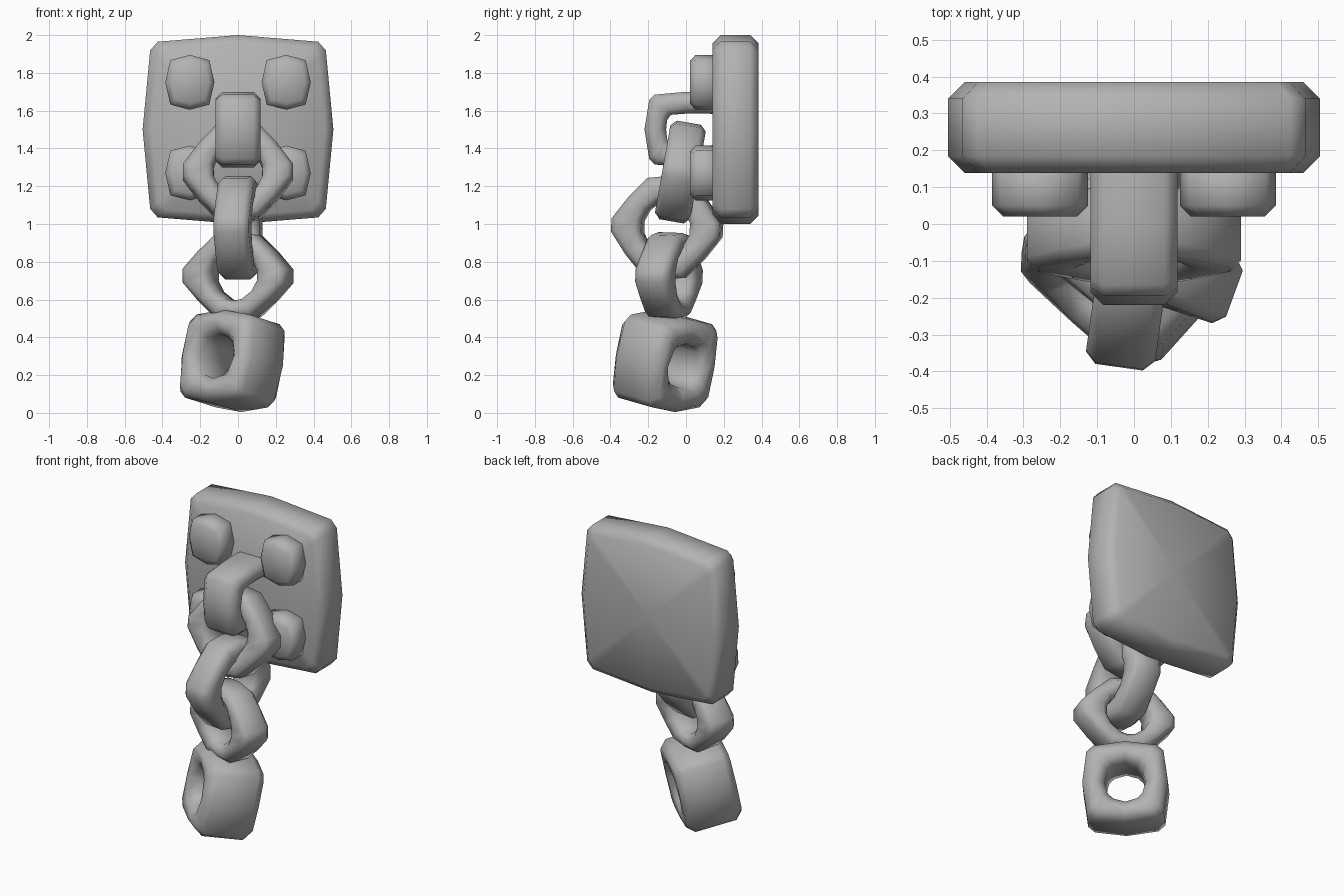
import bpy, bmesh, math
from mathutils import Vector

cube = bpy.data.objects.get("Cube")
if cube:
    bpy.data.objects.remove(cube)

iron = bpy.data.materials.new("iron grey")
iron.use_nodes = True
colour = (0.45, 0.45, 0.45, 1)
iron.diffuse_color = colour
iron.node_tree.nodes["Principled BSDF"].inputs["Base Color"].default_value = colour


def mirrored(quadrant):
    """Mirror one quadrant of (x, z) points into a full outline, by angle."""
    full = {(round(sx * x, 4) + 0.0, round(sz * z, 4) + 0.0)
            for x, z in quadrant for sx in (1, -1) for sz in (1, -1)}
    return sorted(full, key=lambda p: math.atan2(p[1], p[0]))


def finish(name, bm, location, rotation):
    bmesh.ops.recalc_face_normals(bm, faces=bm.faces)
    mesh = bpy.data.meshes.new(name)
    bm.to_mesh(mesh)
    bm.free()
    mesh.materials.append(iron)
    obj = bpy.data.objects.new(name, mesh)
    bpy.context.collection.objects.link(obj)
    obj.location = location
    obj.rotation_euler = [math.radians(a) for a in rotation]
    bpy.ops.object.select_all(action="DESELECT")
    obj.select_set(True)
    bpy.context.view_layer.objects.active = obj
    bpy.ops.object.shade_smooth_by_angle(angle=math.radians(60))
    return obj


def bridge(bm, a, b):
    for i in range(len(a)):
        j = (i + 1) % len(a)
        bm.faces.new((a[i], a[j], b[j], b[i]))


def slab(name, quadrant, half, chamfer, location):
    """Bulged block with chamfered front and back rims and fan caps."""
    bm = bmesh.new()
    outline = mirrored(quadrant)
    inset = 1 - chamfer / max(p[0] for p in outline)
    loops = [[bm.verts.new((x * s, y, z * s)) for x, z in outline]
             for y, s in ((-half, inset), (chamfer - half, 1),
                          (half - chamfer, 1), (half, inset))]
    for a, b in zip(loops, loops[1:]):
        bridge(bm, a, b)
    for loop, y in ((loops[0], -half), (loops[-1], half)):
        hub = bm.verts.new((0, y, 0))
        for i in range(len(loop)):
            bm.faces.new((loop[i], loop[(i + 1) % len(loop)], hub))
    return finish(name, bm, location, (0, 0, 0))


def ring(name, outer, inner, half, chamfer, location, rotation):
    """Faceted link lying in XZ, with a chamfered rectangular section."""
    bm = bmesh.new()
    sections = []
    for o, i in zip(mirrored(outer), mirrored(inner)):
        o, i = Vector((o[0], 0, o[1])), Vector((i[0], 0, i[1]))
        step = (i - o).normalized() * chamfer
        low, up = Vector((0, half - chamfer, 0)), Vector((0, half, 0))
        points = (o - low, o + low, o + step + up, i - step + up,
                  i + low, i - low, i - step - up, o + step - up)
        sections.append([bm.verts.new(p) for p in points])
    for k, section in enumerate(sections):
        bridge(bm, section, sections[(k + 1) % len(sections)])
    return finish(name, bm, location, rotation)


# Wall plate and its four bolts
slab("wall_plate", [(0.505, 0), (0.465, 0.42), (0.425, 0.465), (0, 0.5)],
     0.123, 0.045, (0, 0.262, 1.5))
for side, x in (("right", -0.255), ("left", 0.255)):
    for level, z in (("lower", 1.27), ("upper", 1.75)):
        slab(f"{level}_{side}_bolt", [(0.13, 0), (0.103, 0.118), (0, 0.145)],
             0.08, 0.03, (x, 0.1, z))

# Staple anchored in the plate
ring("plate_staple",
     [(0.28, 0), (0.255, 0.155), (0.225, 0.185), (0.06, 0.2)],
     [(0.165, 0), (0.16, 0.05), (0.14, 0.078), (0.05, 0.085)],
     0.118, 0.035, (0, 0.06, 1.5), (0, 0, 90))

# Chain links, each with its own height and swing
HOLE = [(0.13, 0.03), (0.1, 0.09), (0.045, 0.135), (0, 0.145)]
LINKS = [("upper_link", 0.265, (0, -0.03, 1.275), (-10, 0, 0)),
         ("middle_link", 0.275, (0, -0.1, 0.98), (0, -3, -98)),
         ("lower_link", 0.23, (0, -0.09, 0.725), (-2, 0, -20))]
for name, height, location, rotation in LINKS:
    scale = height / 0.25
    outer = [(0.29, 0.035), (0.205, 0.14 * scale),
             (0.11, 0.235 * scale), (0, height)]
    inner = [(x, z * min(scale, 1)) for x, z in HOLE]
    ring(name, outer, inner, 0.095, 0.03, location, rotation)

# Heavy end block hanging on the chain
ring("end_block",
     [(0.25, 0), (0.225, 0.19), (0.185, 0.225), (0, 0.25)],
     [(0.12, 0), (0.1, 0.07), (0.07, 0.1), (0, 0.12)],
     0.17, 0.045, (-0.03, -0.11, 0.275), (-12, 0, -42))
